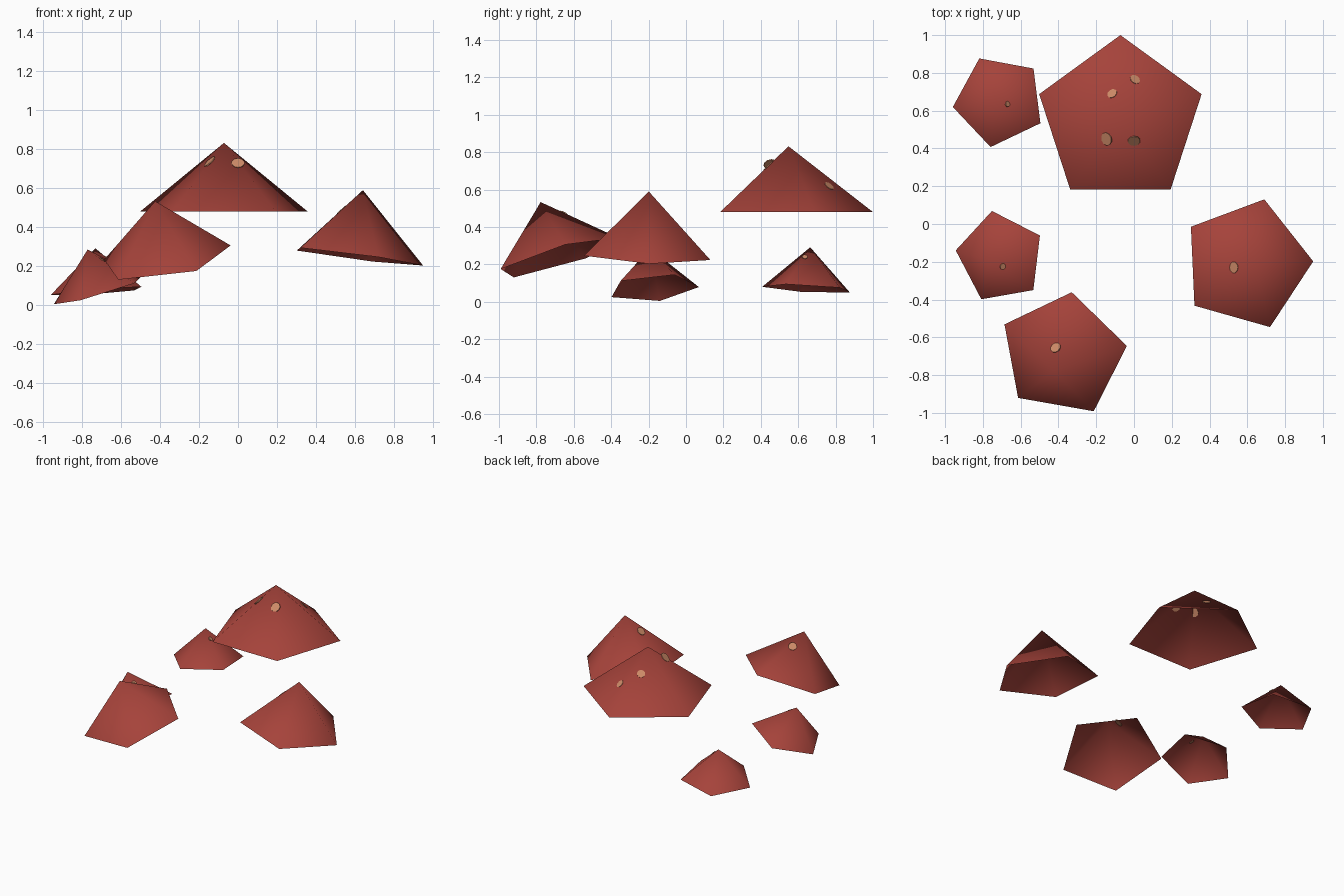
import bpy, bmesh, math
from mathutils import Vector, Matrix

if "Cube" in bpy.data.objects:
    bpy.data.objects.remove(bpy.data.objects["Cube"])


def material(name, color):
    m = bpy.data.materials.new(name)
    m.diffuse_color = (*color, 1)
    m.use_nodes = True
    m.node_tree.nodes["Principled BSDF"].inputs["Base Color"].default_value = m.diffuse_color
    return m


RED = material("cap red", (0.38, 0.056, 0.043))
TAN = material("spot tan", (0.62, 0.26, 0.14))


def add_object(name, bm, mat, smooth):
    mesh = bpy.data.meshes.new(name)
    bm.to_mesh(mesh)
    bm.free()
    mesh.materials.append(mat)
    for p in mesh.polygons:
        p.use_smooth = smooth
    bpy.context.collection.objects.link(bpy.data.objects.new(name, mesh))


def cap(name, center, slope, radius, height, turn, spots):
    """Open five-sided cap whose rim plane rises by slope, with spots placed by (x, y, r)."""
    c = Vector(center)
    n = Vector((-slope[0], -slope[1], 1)).normalized()
    a = math.radians(turn)
    u = Vector((math.cos(a), math.sin(a), 0))
    u = (u - n * u.dot(n)).normalized()
    v = n.cross(u)
    bm = bmesh.new()
    tip = bm.verts.new(c + n * height)
    rim = []
    for i in range(5):
        t = math.tau * i / 5
        rim.append(bm.verts.new(c + (u * math.cos(t) + v * math.sin(t)) * radius))
    for i in range(5):
        bm.faces.new((tip, rim[i], rim[(i + 1) % 5]))
    bm.normal_update()
    planes = [f.normal.copy() for f in bm.faces]
    top = tip.co.copy()
    add_object(name, bm, RED, True)

    # spots: thin discs lying in the cap face, showing on both sides
    for k, (x, y, r) in enumerate(spots):
        z, normal = min(
            ((top.z - (p.x * (x - top.x) + p.y * (y - top.y)) / p.z, p) for p in planes),
            key=lambda q: q[0])
        disc = bmesh.new()
        place = Matrix.Translation((x, y, z)) @ normal.to_track_quat('Z', 'Y').to_matrix().to_4x4()
        bmesh.ops.create_cone(disc, cap_ends=True, segments=10, radius1=r, radius2=r,
                              depth=0.006, matrix=place)
        add_object(f"{name}_spot_{k + 1}", disc, TAN, False)


# name, rim centre, rim slope (x, y), radius, height, first corner angle, spots
cap("large_cap", (-0.072, 0.548, 0.48), (0, 0), 0.452, 0.352, 90,
    [(0.005, 0.765, 0.028), (-0.115, 0.69, 0.028), (-0.145, 0.45, 0.036), (0, 0.44, 0.034)])
cap("right_cap", (0.596, -0.212, 0.25), (-0.13, -0.04), 0.356, 0.343, 74.2,
    [(0.53, -0.23, 0.03)])
cap("front_cap", (-0.376, -0.69, 0.238), (0.164, 0.295), 0.348, 0.312, 80,
    [(-0.415, -0.655, 0.029)])
cap("left_cap", (-0.707, -0.176, 0.0735), (0.30, 0.079), 0.249, 0.222, 100,
    [(-0.695, -0.225, 0.017)])
cap("back_cap", (-0.713, 0.652, 0.071), (0.08, -0.055), 0.249, 0.222, 115.5,
    [(-0.67, 0.635, 0.015)])
